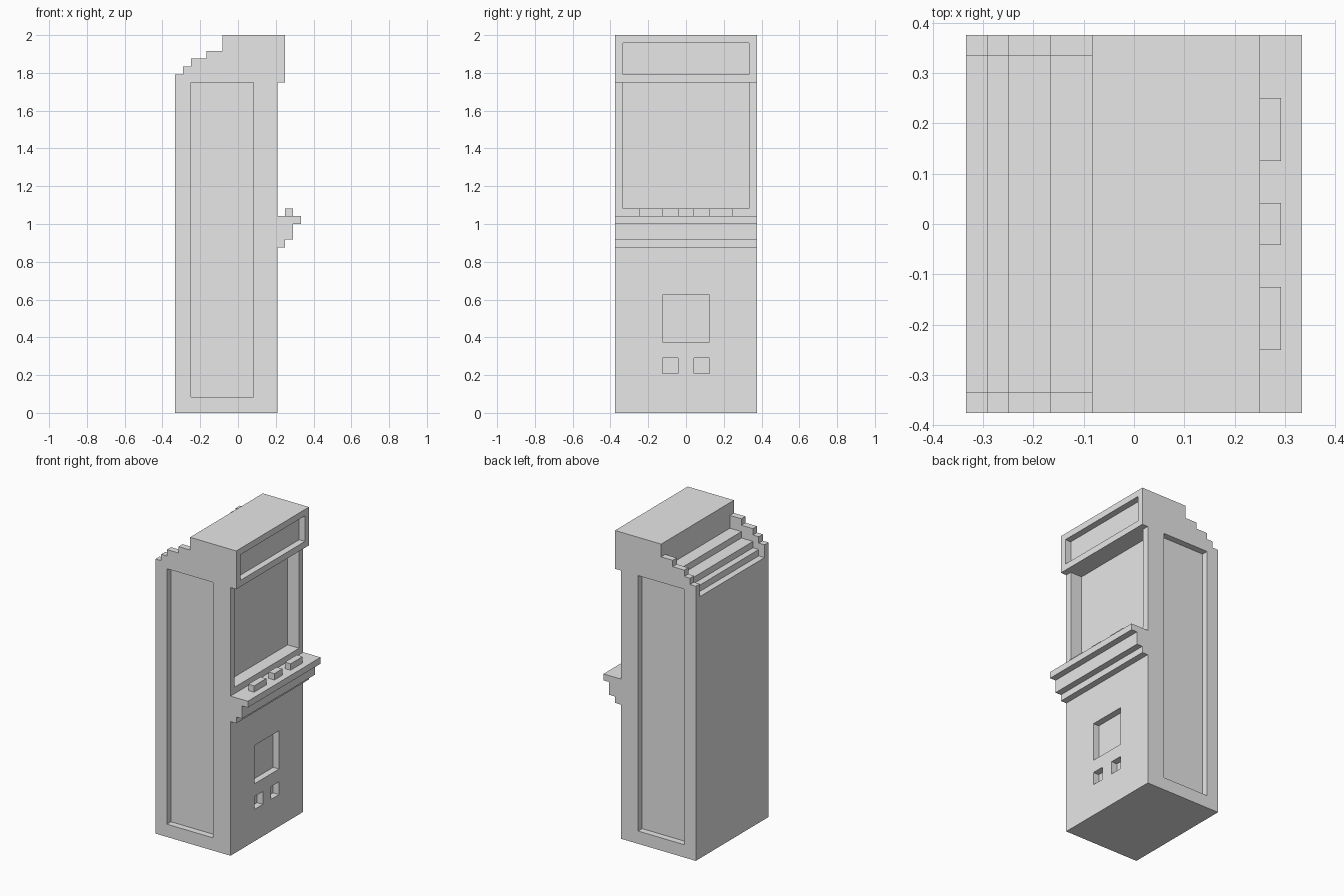
import bpy
import bmesh

U = 1 / 24  # one block of the cabinet grid

old = bpy.data.objects.get("Cube")
if old:
    bpy.data.objects.remove(old, do_unlink=True)

grey = bpy.data.materials.new("light_grey")
grey.use_nodes = True
colour = (0.8, 0.8, 0.8, 1)
grey.diffuse_color = colour
grey.node_tree.nodes["Principled BSDF"].inputs["Base Color"].default_value = colour


def extrude(name, profile, y0, y1):
    """Sweep an (x, z) outline from y0 to y1, all in blocks."""
    bm = bmesh.new()
    face = bm.faces.new([bm.verts.new((x * U, y0 * U, z * U)) for x, z in profile])
    swept = bmesh.ops.extrude_face_region(bm, geom=[face])["geom"]
    verts = [v for v in swept if isinstance(v, bmesh.types.BMVert)]
    bmesh.ops.translate(bm, verts=verts, vec=(0, (y1 - y0) * U, 0))
    bmesh.ops.recalc_face_normals(bm, faces=bm.faces)
    mesh = bpy.data.meshes.new(name)
    bm.to_mesh(mesh)
    bm.free()
    mesh.materials.append(grey)
    obj = bpy.data.objects.new(name, mesh)
    bpy.context.collection.objects.link(obj)
    return obj


def box(name, x0, x1, y0, y1, z0, z1):
    return extrude(name, [(x0, z0), (x1, z0), (x1, z1), (x0, z1)], y0, y1)


def cut(target, cutter):
    cutter.hide_render = True
    mod = target.modifiers.new("recess", "BOOLEAN")
    mod.operation = "DIFFERENCE"
    mod.solver = "EXACT"
    mod.object = cutter
    bpy.context.view_layer.objects.active = target
    bpy.ops.object.modifier_apply(modifier=mod.name)
    bpy.data.objects.remove(cutter, do_unlink=True)


def back_steps(drop):
    """Stepped outline at the top of the back, from the rear upward."""
    points = []
    for x0, x1, z in [(-8, -7, 43), (-7, -6, 44), (-6, -4, 45), (-4, -2, 46)]:
        points += [(x0, z - drop), (x1, z - drop)]
    return points


# Cabinet with the overhanging sign box and stepped back
cabinet = extrude(
    "cabinet",
    [(-8, 0)] + back_steps(0) + [(-2, 48), (6, 48), (6, 42), (5, 42), (5, 0)],
    -9, 9)

# Sunken steps between the two side walls
steps = back_steps(2)
steps[0] = (-9, steps[0][1])
cut(cabinet, extrude("steps_cutter", steps + [(-2, 46), (-3, 47), (-9, 47)], -8, 8))

# Screen, sign and coin door recesses in the front
cut(cabinet, box("screen_cutter", 3, 5.5, -8, 8, 26, 42))
cut(cabinet, box("sign_cutter", 5, 7, -8, 8, 43, 47))
cut(cabinet, box("coin_door_cutter", 4, 6, -3, 3, 9, 15))

# Coin slots and long side panels, mirrored
for side in (-1, 1):
    y0, y1 = sorted((side, side * 3))
    cut(cabinet, box("coin_slot_cutter", 4, 6, y0, y1, 5, 7))
    y0, y1 = sorted((side * 8, side * 10))
    cut(cabinet, box("side_panel_cutter", -6, 2, y0, y1, 2, 42))

# Control shelf
extrude("control_shelf",
        [(5, 21), (6, 21), (6, 22), (7, 22), (7, 24), (8, 24), (8, 25), (5, 25)],
        -9, 9)

# Buttons on the shelf
for name, y0, y1 in [("right", -6, -3), ("middle", -1, 1), ("left", 3, 6)]:
    box(name + "_button", 6, 7, y0, y1, 25, 26)
